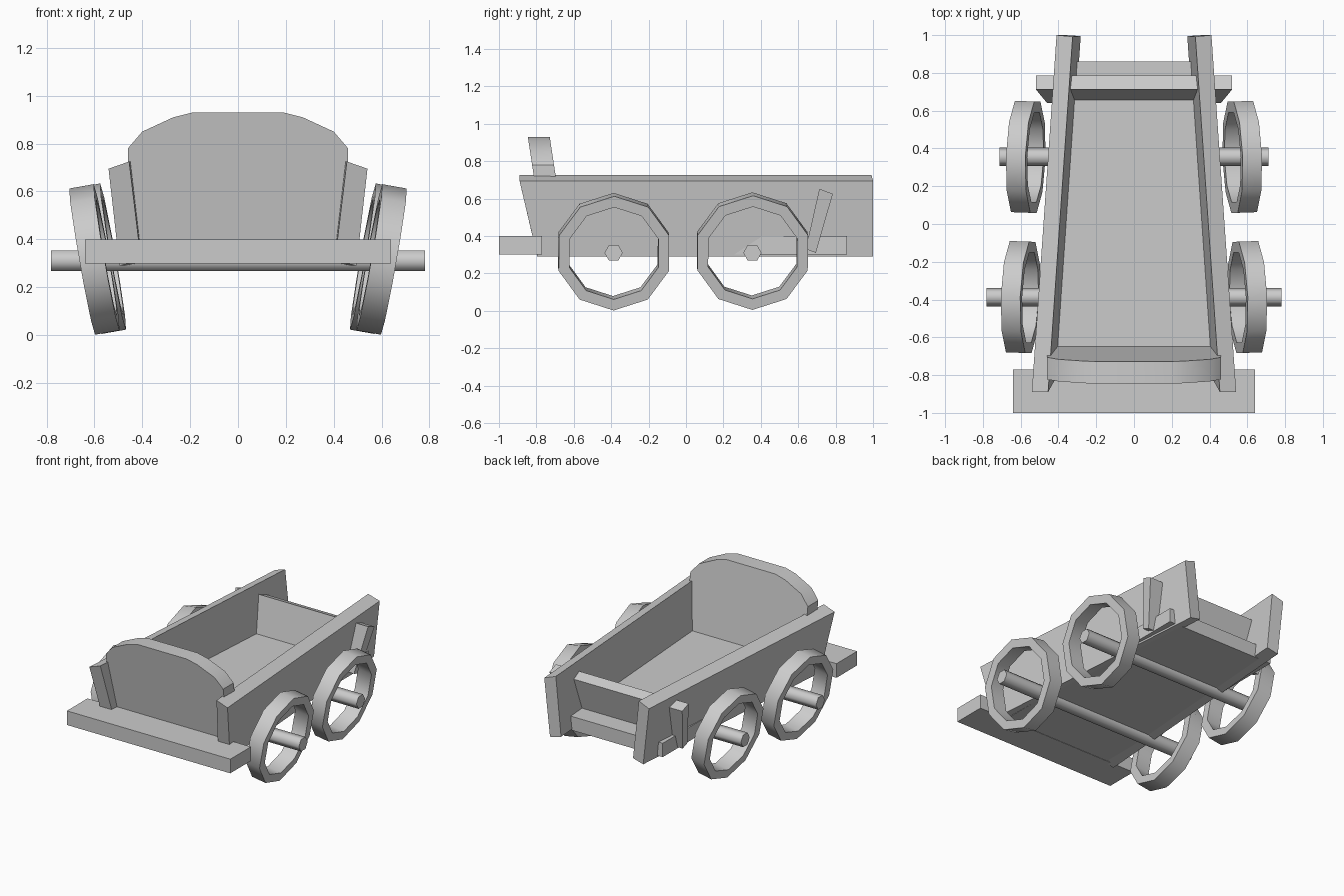
import bpy, bmesh
from math import sin, cos, radians, tau
from mathutils import Matrix, Vector

if "Cube" in bpy.data.objects:
    bpy.data.objects.remove(bpy.data.objects["Cube"])


def make(name, verts, faces, smooth=None):
    """Mesh object with outward normals, optionally smoothed below an angle."""
    mesh = bpy.data.meshes.new(name)
    mesh.from_pydata([tuple(v) for v in verts], [], faces)
    bm = bmesh.new()
    bm.from_mesh(mesh)
    bmesh.ops.recalc_face_normals(bm, faces=bm.faces)
    bm.to_mesh(mesh)
    bm.free()
    ob = bpy.data.objects.new(name, mesh)
    bpy.context.collection.objects.link(ob)
    if smooth:
        bpy.ops.object.select_all(action='DESELECT')
        ob.select_set(True)
        bpy.context.view_layer.objects.active = ob
        bpy.ops.object.shade_smooth_by_angle(angle=radians(smooth))
    return ob


def loft(name, a, b, smooth=None):
    """Closed solid between two matching outlines."""
    n = len(a)
    faces = [[i, (i + 1) % n, n + (i + 1) % n, n + i] for i in range(n)]
    faces += [list(range(n)), list(range(n, 2 * n))]
    return make(name, list(a) + list(b), faces, smooth)


def box(name, x, y0, y1, z0, z1):
    rect = [(-x, y0), (x, y0), (x, y1), (-x, y1)]
    return loft(name, [(p, q, z0) for p, q in rect], [(p, q, z1) for p, q in rect])


def wheel(name, side, x, y, z, outer=0.31, inner=0.25, half=0.052, n=10):
    # rim ring, leaning outward at the top and slightly toed to follow the sides
    pose = (Matrix.Translation((x, y, z)) @ Matrix.Rotation(radians(2), 4, 'Z')
            @ Matrix.Rotation(radians(10), 4, 'Y'))
    section = [(-half, outer), (half, outer), (half, inner), (-half, inner)]
    verts, faces = [], []
    for i in range(n):
        a = tau * (i / n + 0.25)
        for w, r in section:
            p = pose @ Vector((w, r * cos(a), r * sin(a)))
            verts.append((side * p.x, p.y, p.z))
        j = (i + 1) % n
        for k in range(4):
            m = (k + 1) % 4
            faces.append([4 * i + k, 4 * i + m, 4 * j + m, 4 * j + k])
    make(name, verts, faces, 40)


def axle(name, half, y, z=0.31, r=0.049):
    ring = [(y + r * cos(tau * i / 6), z + r * sin(tau * i / 6)) for i in range(6)]
    loft(name, [(-half, *p) for p in ring], [(half, *p) for p in ring], 65)


# floor and wide front footboard
box("floor", 0.42, -0.775, 0.86, 0.302, 0.40)
box("footboard", 0.64, -1.0, -0.77, 0.30, 0.40)

# flared side boards, converging to the rear
front = [(0.405, -0.80, 0.31), (0.495, -0.795, 0.29), (0.541, -0.89, 0.695), (0.455, -0.89, 0.725)]
rear = [(0.282, 0.995, 0.31), (0.365, 1.0, 0.29), (0.41, 1.0, 0.695), (0.325, 0.992, 0.725)]
for label, s in (("left", -1), ("right", 1)):
    loft(label + "_side_board", [(s * x, y, z) for x, y, z in front],
         [(s * x, y, z) for x, y, z in rear])

# leaning headboard with an arched top
half_arch = [(0.43, 0.38), (0.46, 0.70), (0.46, 0.78), (0.40, 0.85), (0.27, 0.91), (0.19, 0.93)]
arch = half_arch + [(-x, z) for x, z in reversed(half_arch)]
loft("headboard", [(x, -0.765 - 0.152 * (z - 0.4), z) for x, z in arch],
     [(x, -0.648 - 0.152 * (z - 0.4), z) for x, z in arch], 40)

# slanted tailboard slotted through the sides
tail = [(0.46, 0.64, 0.33), (0.46, 0.694, 0.31), (0.52, 0.785, 0.625), (0.52, 0.713, 0.652)]
loft("tailboard", tail, [(-x, y, z) for x, y, z in tail])

# axles and wheels
axle("front_axle", 0.782, -0.387)
axle("rear_axle", 0.713, 0.355)
for label, s in (("left", -1), ("right", 1)):
    wheel("front_" + label + "_wheel", s, 0.60, -0.387, 0.316)
    wheel("rear_" + label + "_wheel", s, 0.573, 0.355, 0.319)
